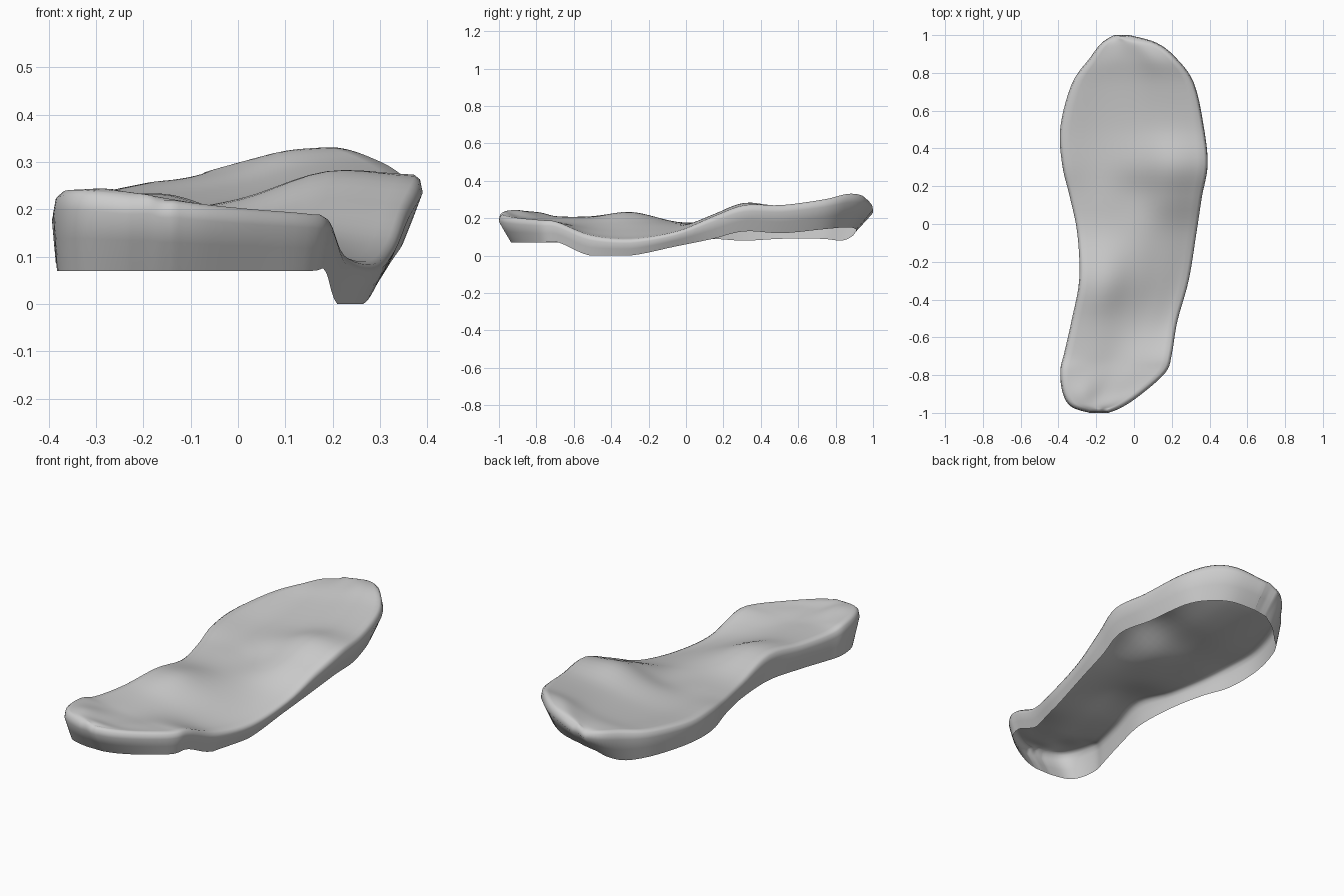
import bpy, bmesh
from mathutils import Vector

cube = bpy.data.objects.get("Cube")
if cube:
    bpy.data.objects.remove(cube, do_unlink=True)

# Cross-sections in hundredths, from front to back:
# y, left x, right x, five top heights across, bottom at each side
SECTIONS = [
    (-100, -25, -12, 23, 23, 23, 22, 22, 7, 7),
    (-97, -34, -5, 24, 24, 23, 22, 21, 7, 7),
    (-90, -38, 5, 24, 24, 21, 20, 20, 7, 7),
    (-79, -39, 17, 23, 21, 19, 19, 19, 7, 7),
    (-70, -37, 20, 21, 20, 18, 18, 18, 7, 7),
    (-52, -33, 23, 21, 20, 17, 14, 11, 8, 0),
    (-30, -29, 29, 23, 23, 18, 13, 9, 9, 0),
    (-5, -30, 33, 18, 18, 17, 15, 13, 9, 5),
    (15, -34, 36, 18, 18, 18, 22, 21, 9, 9),
    (32, -38, 39, 20, 19, 22, 28, 27, 8, 13),
    (52, -39, 37, 21, 20, 22, 26, 27, 9, 12),
    (75, -33, 32, 23, 23, 25, 29, 30, 9, 14),
    (88, -24, 23, 25, 26, 28, 32, 33, 8, 15),
    (96, -18, 13, 26, 27, 29, 31, 32, 10, 15),
    (100, -12, -1, 26, 27, 28, 28, 28, 13, 14),
]
STEPS, ACROSS, LIP = 5, 20, 0.018


def spline(rows, s):
    """Smooth curve through rows of numbers at position s."""
    i = min(int(s), len(rows) - 2)
    f = s - i
    a, b, c, d = (rows[min(max(k, 0), len(rows) - 1)] for k in range(i - 1, i + 3))
    return [q + f * ((r - p) / 2 + f * (p - 2.5 * q + 2 * r - t / 2
            + f * (1.5 * (q - r) + (t - p) / 2)))
            for p, q, r, t in zip(a, b, c, d)]


def make_material(name, value):
    mat = bpy.data.materials.new(name)
    mat.use_nodes = True
    mat.diffuse_color = (value, value, value, 1)
    mat.node_tree.nodes["Principled BSDF"].inputs["Base Color"].default_value = mat.diffuse_color
    return mat


# Dished top surface
bm = bmesh.new()
grid, floor = [], {}
for n in range((len(SECTIONS) - 1) * STEPS + 1):
    y, left, right, *rest = [v / 100 for v in spline(SECTIONS, n / STEPS)]
    heights, low_left, low_right = rest[:5], rest[5], max(rest[6], 0)
    row = []
    for k in range(ACROSS + 1):
        t = k / ACROSS
        x = left + LIP + (right - left - 2 * LIP) * t
        z = spline([(h,) for h in heights], t * 4)[0]
        vert = bm.verts.new((x, y * (1 - LIP), z))
        floor[vert] = low_left + (low_right - low_left) * t
        row.append(vert)
    grid.append(row)
for a, b in zip(grid, grid[1:]):
    for k in range(ACROSS):
        bm.faces.new((a[k], a[k + 1], b[k + 1], b[k]))

# Rounded lip and inward leaning skirt around the outline, open below
loop = (grid[0][:-1] + [r[-1] for r in grid[:-1]]
        + grid[-1][:0:-1] + [r[0] for r in grid[:0:-1]])
rings = [loop, [], [], [], []]
count = len(loop)
for i, vert in enumerate(loop):
    along = loop[(i + 1) % count].co - loop[i - 1].co
    out = Vector((along.y, -along.x, 0)).normalized()
    drop = vert.co.z - floor[vert]
    edge = vert.co + out * LIP
    # The right side leans more toward the back, the two ends lean furthest
    side_lean = 0.008 * out.x + 0.025 * (1 + edge.y) * max(out.x, 0)
    end_lean = (0.09 if edge.y > 0 else 0.065) * edge.y ** 5
    lean = Vector((side_lean, end_lean, 0))
    profile = [(0.3, 0, 0.07), (0, 0, 0.25), (0, 0.45, 0.6), (0, 1, 1)]
    for ring, (tuck, slope, fall) in zip(rings[1:], profile):
        co = edge - out * LIP * tuck - lean * slope
        co.z = vert.co.z - drop * fall
        ring.append(bm.verts.new(co))
for upper, lower in zip(rings, rings[1:]):
    for i in range(count):
        j = (i + 1) % count
        bm.faces.new((upper[j], upper[i], lower[i], lower[j]))
bm.normal_update()

mesh = bpy.data.meshes.new("insole_shell")
bm.to_mesh(mesh)
bm.free()
shell = bpy.data.objects.new("insole_shell", mesh)
bpy.context.collection.objects.link(shell)
mesh.materials.append(make_material("plain grey", 0.6))
bpy.context.view_layer.objects.active = shell
shell.select_set(True)
bpy.ops.object.shade_smooth_by_angle(angle=1.2)
